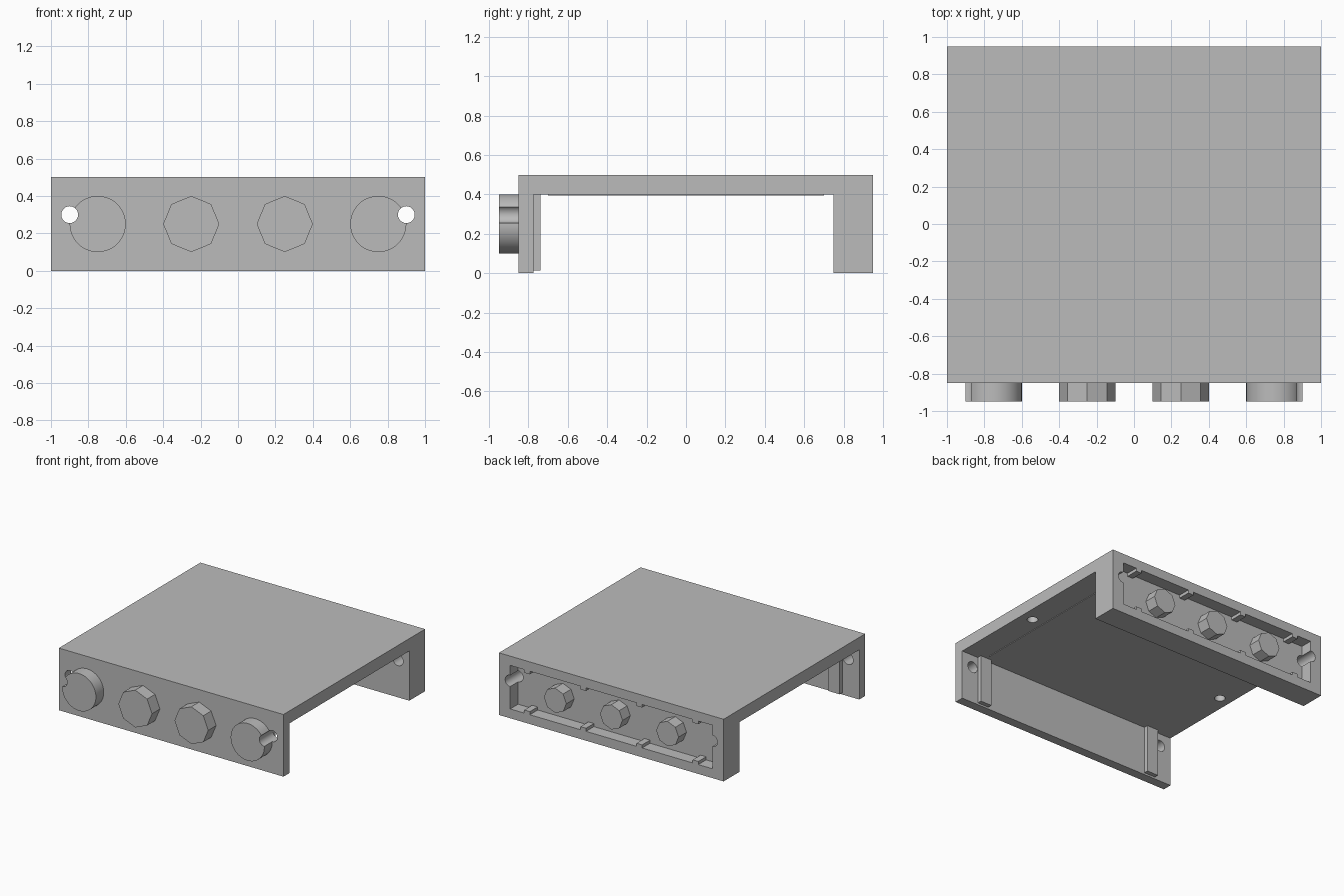
import bpy
import bmesh
import math
from mathutils import Matrix

default = bpy.data.objects.get("Cube")
if default:
    bpy.data.objects.remove(default, do_unlink=True)

grey = bpy.data.materials.new("plain_grey")
grey.use_nodes = True
colour = (0.5, 0.5, 0.5, 1)
grey.diffuse_color = colour
grey.node_tree.nodes["Principled BSDF"].inputs["Base Color"].default_value = colour


def finish(name, bm):
    bmesh.ops.recalc_face_normals(bm, faces=bm.faces)
    mesh = bpy.data.meshes.new(name)
    bm.to_mesh(mesh)
    bm.free()
    mesh.materials.append(grey)
    obj = bpy.data.objects.new(name, mesh)
    bpy.context.collection.objects.link(obj)
    return obj


def box(name, xs, ys, zs):
    bm = bmesh.new()
    bmesh.ops.create_cube(bm, size=1)
    for v in bm.verts:
        for axis, (low, high) in enumerate((xs, ys, zs)):
            v.co[axis] = low if v.co[axis] < 0 else high
    return finish(name, bm)


def rod(name, centre, radius, length, sides, along_y=True):
    bm = bmesh.new()
    turn = Matrix.Rotation(math.pi / 2, 4, "X") if along_y else Matrix()
    bmesh.ops.create_cone(bm, cap_ends=True, segments=sides, radius1=radius,
                          radius2=radius, depth=length,
                          matrix=Matrix.Translation(centre) @ turn)
    return finish(name, bm)


def cut(target, cutter):
    mod = target.modifiers.new("cut", "BOOLEAN")
    mod.operation = "DIFFERENCE"
    mod.solver = "EXACT"
    mod.object = cutter
    bpy.context.view_layer.objects.active = target
    bpy.ops.object.modifier_apply(modifier=mod.name)


def smooth(obj):
    bpy.ops.object.select_all(action="DESELECT")
    obj.select_set(True)
    bpy.context.view_layer.objects.active = obj
    bpy.ops.object.shade_smooth_by_angle(angle=math.radians(30))


# Housing: bridge profile swept across the width
profile = [(-0.85, 0), (-0.775, 0), (-0.775, 0.4), (0.75, 0.4),
           (0.75, 0), (0.95, 0), (0.95, 0.5), (-0.85, 0.5)]
bm = bmesh.new()
face = bm.faces.new([bm.verts.new((-1, y, z)) for y, z in profile])
swept = bmesh.ops.extrude_face_region(bm, geom=[face])
for v in swept["geom"]:
    if isinstance(v, bmesh.types.BMVert):
        v.co.x = 1
housing = finish("housing", bm)

# Rear pocket
cutters = [box("pocket_cutter", (-0.9, 0.9), (0.85, 1.1), (0.075, 0.425))]
cut(housing, cutters[0])

# Round front knobs, through holes and blind holes under the top
for side, label in ((-1, "right"), (1, "left")):
    knob = rod(label + "_round_knob", (side * 0.75, -0.9, 0.25), 0.15, 0.1, 48)
    bore = rod(label + "_bore_cutter", (side * 0.9, 0, 0.3), 0.045, 3, 32)
    blind = rod(label + "_blind_cutter", (side * 0.9, -0.09, 0.4), 0.04, 0.1, 32, False)
    cut(housing, bore)
    cut(housing, blind)
    cut(knob, bore)
    smooth(knob)
    cutters += [bore, blind]
    # Octagonal front knob and inner rib
    rod(label + "_octagon_knob", (side * 0.25, -0.9, 0.25), 0.15, 0.1, 8)
    box(label + "_inner_rib", sorted((side * 0.75, side * 0.85)),
        (-0.78, -0.74), (0.015, 0.401))
smooth(housing)
for cutter in cutters:
    bpy.data.objects.remove(cutter, do_unlink=True)

# Raised plate under the top
box("underside_plate", (-0.8, 0.8), (-0.7, 0.7), (0.395, 0.401))

# Octagonal studs inside the rear pocket
for i in range(3):
    rod(f"rear_stud_{i + 1}", (0.5 * (i - 1), 0.9, 0.25), 0.1, 0.1, 8)

# Small clips along the top and bottom of the pocket
for i in range(4):
    x = -0.75 + 0.5 * i
    for row, low in (("lower", 0.075), ("upper", 0.4)):
        box(f"{row}_clip_{i + 1}", (x - 0.025, x + 0.025),
            (0.85, 0.95), (low, low + 0.025))
